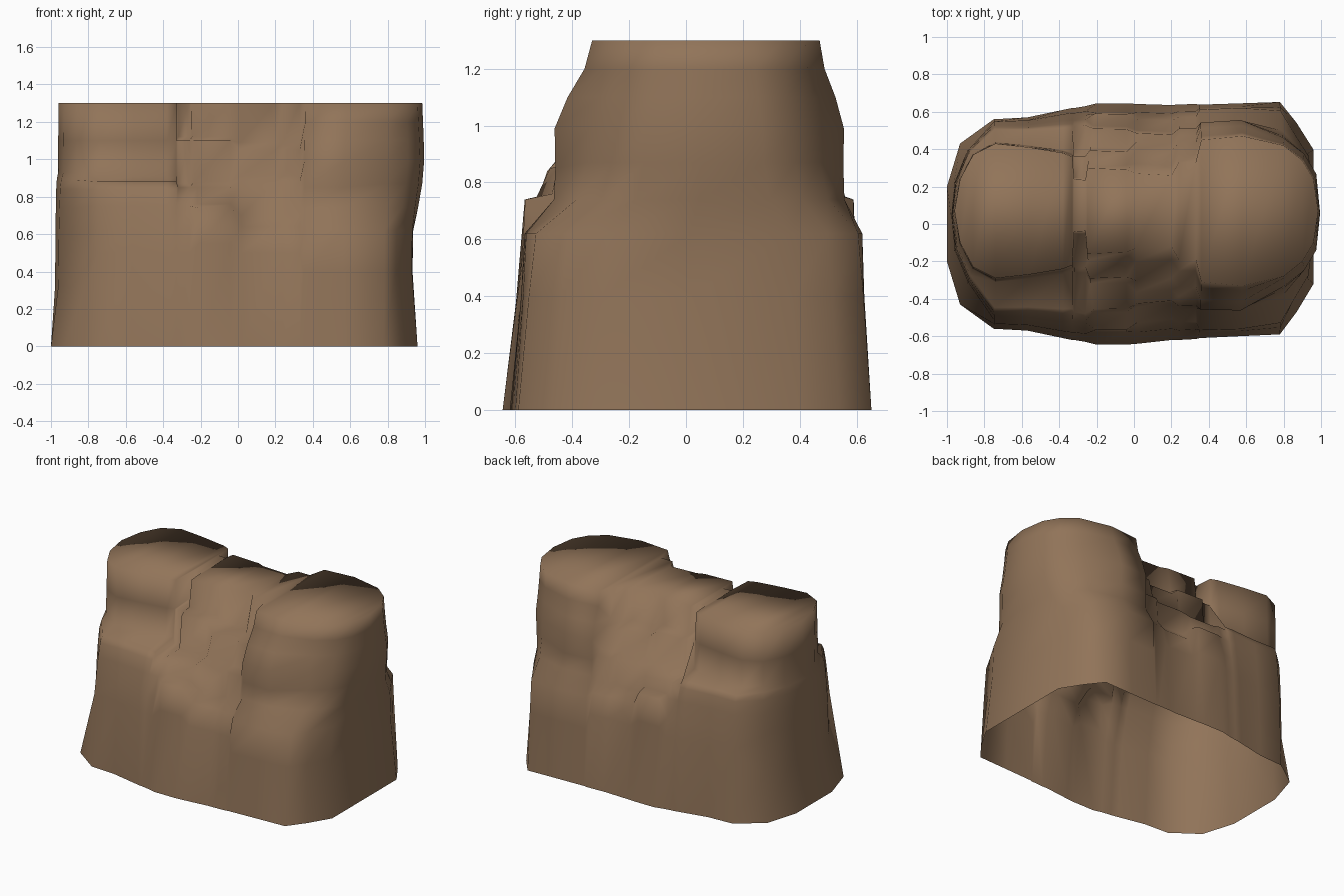
import bpy, bmesh

if "Cube" in bpy.data.objects:
    bpy.data.objects.remove(bpy.data.objects["Cube"])

# One flat rock colour
rock = bpy.data.materials.new("brown_rock")
rock.diffuse_color = (0.285, 0.175, 0.1, 1)
rock.use_nodes = True
rock.node_tree.nodes["Principled BSDF"].inputs["Base Color"].default_value = rock.diffuse_color

# Wall profiles: (fraction of the way from foot to rim, height)
PROFILES = {
    "ledge":  [(0, 0), (.10, .50), (.17, .62), (.25, .75), (.33, .84), (.42, .88), (.93, .91), (.97, 1.1), (1, 1.3)],
    "notch":  [(0, 0), (.10, .50), (.17, .62), (.25, .75), (.36, .85), (.88, .87), (.95, 1.1), (1.38, 1.12), (1.41, 1.3)],
    "steps":  [(0, 0), (.14, .55), (.16, .74), (.35, .76), (.39, .85), (.67, .88), (.73, 1.1), (.93, 1.12), (1, 1.3)],
    "crag":   [(0, 0), (.12, .50), (.22, .64), (.38, .70), (.42, .88), (.54, .91), (.66, 1.05), (.86, 1.09), (1, 1.3)],
    "bulge":  [(0, 0), (.10, .40), (.14, .62), (.50, .74), (.52, .85), (.51, .99), (.68, 1.1), (.90, 1.2), (1, 1.3)],
    "corner": [(0, 0), (.12, .40), (.20, .62), (.66, .74), (.78, .87), (.82, .99), (.92, 1.1), (.97, 1.2), (1, 1.3)],
    "flare":  [(0, 0), (.55, .32), (.60, .60), (.65, .74), (.70, .84), (.78, .89), (.95, .93), (.97, 1.1), (1, 1.3)],
}

# Front half of the outline, left end to right end: foot x, y, rim x, y, profile
STATIONS = [
    (-1.0, .00, -.96, .07, "flare"),
    (-1.0, -.20, -.93, -.10, "flare"),
    (-.93, -.43, -.86, -.23, "flare"),
    (-.75, -.56, -.74, -.29, "ledge"),
    (-.57, -.57, -.56, -.27, "ledge"),
    (-.38, -.61, -.38, -.24, "ledge"),
    (-.33, -.62, -.33, -.22, "ledge"),
    (-.32, -.62, -.32, -.21, "notch"),
    (-.26, -.63, -.26, -.21, "notch"),
    (-.20, -.645, -.25, -.16, "steps"),
    (-.04, -.645, -.04, -.15, "steps"),
    (.02, -.64, .01, -.13, "crag"),
    (.20, -.62, .20, -.12, "crag"),
    (.24, -.62, .24, -.19, "crag"),
    (.33, -.615, .33, -.19, "crag"),
    (.35, -.61, .36, -.31, "bulge"),
    (.56, -.60, .58, -.33, "bulge"),
    (.78, -.59, .80, -.28, "corner"),
    (.87, -.47, .90, -.20, "corner"),
    (.96, -.32, .96, -.10, "corner"),
    (.96, .00, .985, .07, "corner"),
]


def column(station, back):
    bx, by, tx, ty, name = station
    if back:
        by, ty = -by + (.08 * bx if bx > 0 else 0), .14 - ty
    pts = []
    for f, z in PROFILES[name]:
        x = bx + (tx - bx) * f
        if bx > .8:                       # pinched waist on the right end
            x += -.04 * max(0, 1 - abs(z - .5) / .4) + .015 * max(0, 1 - abs(z - 1) / .3)
        pts.append((x, by + (ty - by) * f, z))
    return pts


bm = bmesh.new()
front = [[bm.verts.new(p) for p in column(s, False)] for s in STATIONS]
back = [[bm.verts.new(p) for p in column(s, True)] for s in STATIONS[1:-1]]

# Walls, open underneath
ring = front + back[::-1]
for a, b in zip(ring, ring[1:] + ring[:1]):
    for k in range(len(a) - 1):
        bm.faces.new((a[k], b[k], b[k + 1], a[k + 1]))

# Flat summit, strips running front to back
rim_back = [front[0]] + back + [front[-1]]
for i in range(len(front) - 1):
    strip = [front[i][-1], front[i + 1][-1], rim_back[i + 1][-1], rim_back[i][-1]]
    bm.faces.new(list(dict.fromkeys(strip)))

for f in bm.faces:
    f.smooth = True
mesh = bpy.data.meshes.new("rock_mesa")
bm.to_mesh(mesh)
bm.free()
mesh.materials.append(rock)
obj = bpy.data.objects.new("rock_mesa", mesh)
bpy.context.collection.objects.link(obj)
